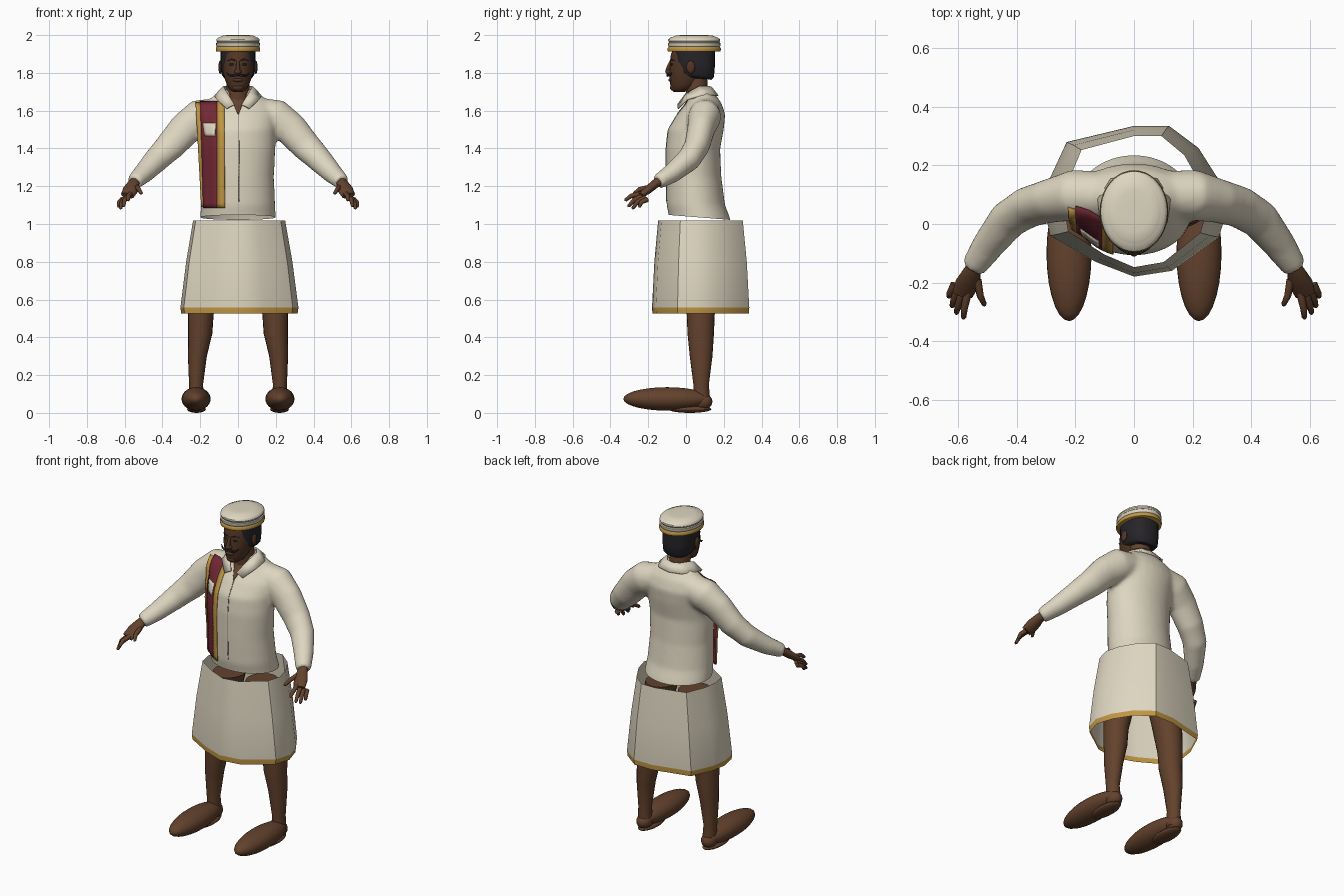
import bpy, bmesh, math
from mathutils import Vector, Matrix
from mathutils.bvhtree import BVHTree

if "Cube" in bpy.data.objects:
    bpy.data.objects.remove(bpy.data.objects["Cube"])


def material(name, rgb):
    m = bpy.data.materials.new(name)
    m.use_nodes = True
    m.diffuse_color = (*rgb, 1)
    m.node_tree.nodes["Principled BSDF"].inputs["Base Color"].default_value = (*rgb, 1)
    return m


cream = material("cream cloth", (.73, .67, .53))
gold = material("gold trim", (.52, .3, .055))
crimson = material("crimson cloth", (.17, .022, .036))
skin = material("brown skin", (.125, .054, .026))
face_skin = material("dark brown skin", (.085, .036, .018))
black = material("black hair", (.02, .018, .022))
grey = material("grey seam", (.25, .23, .19))


def finish(name, bm, *mats, angle=50):
    bmesh.ops.recalc_face_normals(bm, faces=bm.faces)
    mesh = bpy.data.meshes.new(name)
    bm.to_mesh(mesh)
    bm.free()
    for m in mats:
        mesh.materials.append(m)
    mesh.shade_smooth()
    mesh.set_sharp_from_angle(angle=math.radians(angle))
    ob = bpy.data.objects.new(name, mesh)
    bpy.context.collection.objects.link(ob)
    return ob


def loft(bm, rings, cap=True, closed=True):
    rows = [[bm.verts.new(p) for p in r] for r in rings]
    n = len(rows[0])
    for a, b in zip(rows, rows[1:]):
        for i in range(n if closed else n - 1):
            j = (i + 1) % n
            bm.faces.new((a[i], a[j], b[j], b[i]))
    if cap:
        bm.faces.new(rows[0])
        bm.faces.new(rows[-1])


def tube(bm, path, s=1, sides=16, flat=False, power=1, tilt=0):
    """Loft ellipses (x, y, z, ra, rb) along a path; flat keeps rings level."""
    pts = [Vector((p[0] * s, p[1], p[2])) for p in path]
    rings = []
    for k, p in enumerate(pts):
        t = pts[min(k + 1, len(pts) - 1)] - pts[max(k - 1, 0)]
        t = Vector((0, 0, 1)) if flat else t.normalized()
        v = t.cross(Vector((1, 0, 0))).normalized()
        u = v.cross(t)
        ring = []
        for i in range(sides):
            c, d = math.cos(math.tau * i / sides), math.sin(math.tau * i / sides)
            c = math.copysign(abs(c) ** power, c)
            d = math.copysign(abs(d) ** power, d)
            q = p + u * c * path[k][3] + v * d * path[k][4]
            ring.append(q + Vector((0, 0, tilt * (q.y - p.y))))
        rings.append(ring)
    loft(bm, rings)


def ball(bm, centre, size, seg=20):
    bmesh.ops.create_uvsphere(bm, u_segments=seg, v_segments=seg // 2, radius=1,
                              matrix=Matrix.Translation(centre) @ Matrix.Diagonal((*size, 1)))


# Shirt: torso and sleeves fused, hem cut open
bm = bmesh.new()
torso = [(.97, .08, .205, .17), (1.04, .07, .2, .16), (1.1, .052, .197, .155), (1.25, .04, .19, .147),
         (1.4, .037, .198, .144), (1.5, .052, .202, .148), (1.58, .08, .21, .128),
         (1.64, .095, .18, .093), (1.68, .09, .125, .07), (1.715, .075, .075, .06)]
tube(bm, [(0, y, z, a, b) for z, y, a, b in torso], sides=32, flat=True)
sleeve = [(.1, .1, 1.59, .08, .08), (.2, .098, 1.565, .098, .088), (.28, .08, 1.503, .09, .074),
          (.36, .058, 1.412, .08, .068), (.43, .015, 1.342, .069, .064),
          (.5, -.075, 1.268, .056, .052), (.55, -.15, 1.222, .044, .04)]
for s in (1, -1):
    tube(bm, sleeve, s, sides=20)
source = finish("shirt_source", bm, cream)
mod = source.modifiers.new("fuse", 'REMESH')
mod.mode, mod.voxel_size = 'VOXEL', .012
mod = source.modifiers.new("soften", 'SMOOTH')
mod.factor, mod.iterations = .5, 8
deps = bpy.context.evaluated_depsgraph_get()
bm = bmesh.new()
bm.from_mesh(source.evaluated_get(deps).to_mesh())
bpy.data.objects.remove(source)
bmesh.ops.bisect_plane(bm, geom=bm.verts[:] + bm.edges[:] + bm.faces[:], clear_inner=True,
                       plane_co=(0, .07, 1.035), plane_no=(0, .08, 1))
surface = BVHTree.FromBMesh(bm)
finish("shirt", bm, cream)


# Strips that lie on the front of the shirt
def front_y(x, z):
    edge = max(x, -.165)
    hits = [surface.ray_cast(Vector((px, -1, z)), Vector((0, 1, 0)))[0] for px in (x, edge)]
    ys = [h.y + e for h, e in zip(hits, (0, (edge - x) * .6)) if h]
    return min(ys, default=.06)


def strip(name, mat, top, bottom, lift, rows=24, cols=4):
    bm = bmesh.new()
    rings = []
    for r in range(rows + 1):
        k = r / rows
        z = top[2] + (bottom[2] - top[2]) * k
        x0, x1 = (top[i] + (bottom[i] - top[i]) * k for i in (0, 1))
        xs = [x0 + (x1 - x0) * c / cols for c in range(cols + 1)]
        rings.append([(x, front_y(x, z) - lift, z) for x in xs])
    loft(bm, rings, cap=False, closed=False)
    ob = finish(name, bm, mat)
    ob.modifiers.new("thickness", 'SOLIDIFY').thickness = .003


strip("sash", crimson, (-.2, -.11, 1.65), (-.185, -.11, 1.085), .009)
strip("sash_outer_border", gold, (-.225, -.2, 1.645), (-.195, -.185, 1.09), .009, cols=2)
strip("sash_inner_border", gold, (-.11, -.073, 1.65), (-.11, -.07, 1.085), .009, cols=2)
strip("sash_patch", cream, (-.185, -.12, 1.535), (-.175, -.122, 1.465), .013, rows=4)
strip("open_neck", skin, (-.045, .045, 1.685), (-.002, .004, 1.585), .005, rows=8)
strip("shirt_seam", grey, (.002, .006, 1.585), (.004, .008, 1.12), .002, cols=1)

# Collar
half = [((.02, -.045, 1.635), (.062, -.045, 1.612)), ((.058, .0, 1.695), (.115, .005, 1.662)),
        ((.078, .07, 1.73), (.125, .085, 1.682)), ((.045, .122, 1.73), (.08, .155, 1.685)),
        ((0, .135, 1.728), (0, .172, 1.682))]
pairs = half + [tuple((-x, y, z) for x, y, z in p) for p in half[-2::-1]]
bm = bmesh.new()
loft(bm, [[p[0] for p in pairs], [p[1] for p in pairs]], cap=False, closed=False)
finish("collar", bm, cream).modifiers.new("thickness", 'SOLIDIFY').thickness = .008

# Wrapped skirt with a gold hem
outline = [(0, -.18), (.13, -.16), (.29, -.045), (.32, .05), (.29, .15), (.22, .26), (.12, .335),
           (0, .335), (-.23, .28), (-.29, .15), (-.305, .05), (-.287, -.04), (-.13, -.13)]
bm = bmesh.new()
levels = [(.525, .985, .99), (.557, 1, 1), (.8, .9, .95), (1.018, .78, .87)]
loft(bm, [[(x * kx, .07 + (y - .07) * ky, z) for x, y in outline] for z, kx, ky in levels], cap=False)
for f in bm.faces:
    f.material_index = int(f.calc_center_median().z < .557)
finish("skirt", bm, cream, gold, angle=35)

# Legs and feet
leg = [(.218, .085, .04, .04, .045), (.222, .08, .15, .037, .041), (.215, .08, .3, .05, .06),
       (.2, .078, .42, .064, .07), (.197, .078, .52, .068, .074), (.17, .08, .7, .085, .09),
       (.11, .075, .95, .09, .1)]
for s, side in ((1, "left"), (-1, "right")):
    bm = bmesh.new()
    tube(bm, leg, s, sides=20, flat=True)
    finish(side + "_leg", bm, skin)
    bm = bmesh.new()
    ball(bm, (.222 * s, -.1, .074), (.077, .232, .062), 28)
    ball(bm, (.22 * s, .085, .06), (.045, .055, .045))
    ball(bm, (.22 * s, .02, .02), (.05, .115, .02))
    finish(side + "_foot", bm, skin)

# Hands with spread fingers
tips = [(.51, -.28, 1.16), (.583, -.325, 1.125), (.608, -.308, 1.092), (.623, -.285, 1.08), (.634, -.25, 1.09)]
for s, side in ((1, "left"), (-1, "right")):
    bm = bmesh.new()
    tube(bm, [(.535, -.12, 1.235, .026, .026), (.552, -.16, 1.215, .03, .024),
              (.568, -.2, 1.182, .042, .022), (.585, -.24, 1.15, .036, .016)], s, sides=14)
    for i, tip in enumerate(tips):
        tip = Vector(tip)
        base = Vector((.535, -.19, 1.195)) if i == 0 else Vector((.553 + .015 * i, -.245 + .01 * i, 1.17 - .01 * i))
        mid = base.lerp(tip, .55) + Vector((.004, -.006, .008))
        tube(bm, [(*base, .014, .014), (*mid, .012, .012), (*base.lerp(tip, .93), .009, .009),
                  (*tip, .004, .004)], s, sides=8)
    finish(side + "_hand", bm, skin)

# Head, neck, ears and nose
bm = bmesh.new()
skull = [(1.7, -.035, .025, .03), (1.712, -.025, .045, .052), (1.735, -.008, .058, .075), (1.77, .0, .071, .086),
         (1.81, .006, .079, .094), (1.85, .018, .083, .102), (1.9, .03, .083, .11), (1.95, .035, .07, .09)]
tube(bm, [(0, y, z, a, b) for z, y, a, b in skull], sides=24, flat=True)
ball(bm, (0, -.09, 1.805), (.02, .02, .014))
tube(bm, [(0, -.08, 1.862, .008, .008), (0, -.09, 1.835, .01, .011), (0, -.1, 1.805, .013, .012)], sides=10)
ball(bm, (0, -.08, 1.762), (.028, .013, .01))
ball(bm, (0, -.065, 1.722), (.03, .02, .018))
for s in (1, -1):
    ball(bm, (.094 * s, .025, 1.83), (.01, .023, .035), 12)
finish("head", bm, face_skin)
bm = bmesh.new()
tube(bm, [(0, .065, 1.6, .062, .058), (0, .06, 1.69, .06, .058), (0, .05, 1.77, .06, .062)], flat=True)
finish("neck", bm, skin)

# Hair, moustache, brows and eyes
bm = bmesh.new()
tube(bm, [(0, .06, 1.772, .07, .075), (0, .05, 1.79, .086, .098), (0, .046, 1.85, .092, .107),
          (0, .045, 1.93, .092, .108)], sides=24, flat=True, power=.75, tilt=-.12)
finish("hair", bm, black)
bm = bmesh.new()
for s in (1, -1):
    tube(bm, [(0, -.098, 1.79, .005, .006), (.022, -.098, 1.786, .006, .007),
              (.045, -.085, 1.785, .005, .005), (.06, -.075, 1.8, .002, .002)], s, sides=8)
finish("moustache", bm, black)
bm = bmesh.new()
for s in (1, -1):
    ball(bm, (.033 * s, -.076, 1.845), (.014, .006, .006), 12)
    tube(bm, [(.015, -.083, 1.866, .003, .004), (.035, -.079, 1.872, .003, .004),
              (.055, -.062, 1.866, .002, .002)], s, sides=6)
finish("eyes_and_brows", bm, black)

# Layered round cap with a gold brim band
bm = bmesh.new()
cap = [(1.912, .95), (1.914, .985), (1.92, 1), (1.93, 1), (1.936, .97), (1.939, .96), (1.944, .985), (1.957, .985),
       (1.961, .95), (1.965, .95), (1.97, .98), (1.978, .97), (1.986, .9), (1.991, .8), (1.993, .76),
       (1.997, .7), (2, .5), (2, .2)]
tube(bm, [(0, .043, z, .117 * k, .141 * k) for z, k in cap], sides=40, flat=True)
for f in bm.faces:
    z = f.calc_center_median().z
    groove = 1.936 < z < 1.94 or 1.961 < z < 1.965
    f.material_index = 1 if z < 1.936 else 2 if groove else 0
finish("cap", bm, cream, gold, grey, angle=40)
